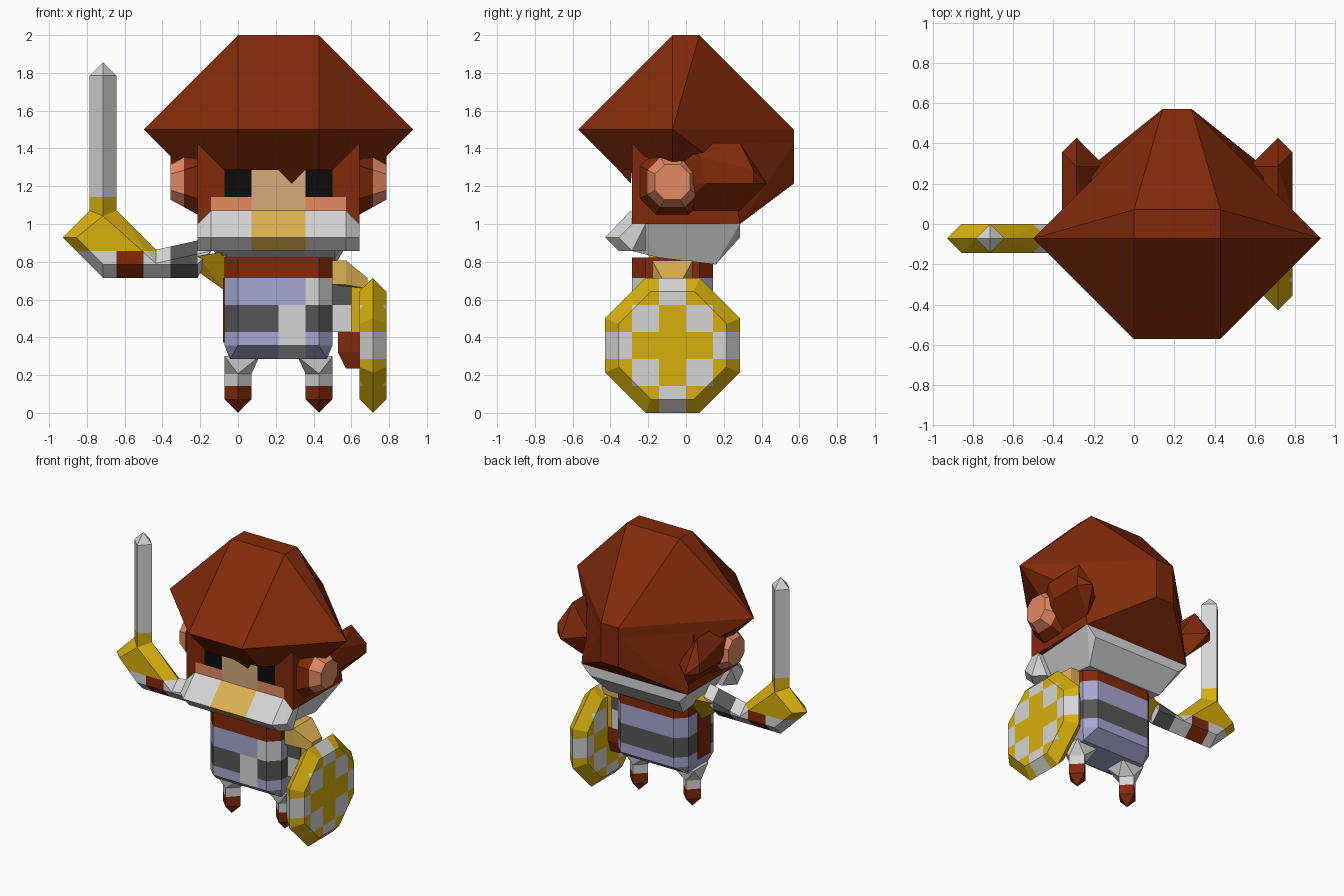
import bpy, bmesh
from mathutils import Vector

U = 1 / 14          # modelling unit
CX = 3              # body centre line, in units

cube = bpy.data.objects.get("Cube")
if cube:
    bpy.data.objects.remove(cube, do_unlink=True)

# Palette, in sRGB 0-255
PALETTE = {
    "hair_brown": (130, 42, 10), "cloth_white": (214, 214, 214),
    "gold": (215, 175, 12), "lavender": (167, 167, 210),
    "dark_grey": (86, 86, 86), "cheek": (228, 138, 100),
    "face_beige": (213, 172, 124), "tan": (222, 178, 82),
    "eye_black": (12, 12, 12),
}


def linear(c):
    c /= 255
    return c / 12.92 if c < 0.04 else ((c + 0.055) / 1.055) ** 2.4


MATS = {}
for label, rgb in PALETTE.items():
    m = bpy.data.materials.new(label)
    m.use_nodes = True
    col = [linear(c) for c in rgb] + [1]
    m.diffuse_color = col
    m.node_tree.nodes["Principled BSDF"].inputs["Base Color"].default_value = col
    MATS[label] = m


def both(points):
    """Add the mirror image of every point."""
    return [(s * x, y, z) for x, y, z in points for s in (1, -1)]


def box(x0, x1, y0, y1, z0, z1):
    return [(x, y, z) for x in (x0, x1) for y in (y0, y1) for z in (z0, z1)]


def diamond(x, y, r, heights):
    """Upright four-sided bar with its edges facing the axes."""
    return [(x + a, y + b, z) for z in heights
            for a, b in ((r, 0), (-r, 0), (0, r), (0, -r))]


def octagon(x, z, r, h):
    """Eight points in the plane at x, centred on the arm line."""
    flat = [(a, b) for a in (-r, r) for b in (-h, h)]
    return [(x, a - 1, b + z) for a, b in flat + [(b, a) for a, b in flat]]


def hull(name, points, paint, cx=0, side=1, cuts=None):
    """Convex solid, sliced along axis planes and painted by colour name or rule."""
    bm = bmesh.new()
    for x, y, z in points:
        bm.verts.new((x * side, y, z))
    res = bmesh.ops.convex_hull(bm, input=bm.verts[:])
    inner = {g for g in res["geom_interior"] + res["geom_unused"]
             if isinstance(g, bmesh.types.BMVert)}
    bmesh.ops.delete(bm, geom=list(inner), context="VERTS")
    bmesh.ops.dissolve_limit(bm, angle_limit=0.01, verts=bm.verts[:], edges=bm.edges[:])
    for axis, values in (cuts or {}).items():
        n = Vector([axis == a for a in "xyz"])
        for v in values:
            bmesh.ops.bisect_plane(bm, geom=bm.verts[:] + bm.edges[:] + bm.faces[:],
                                   plane_co=n * v, plane_no=n)
    bmesh.ops.recalc_face_normals(bm, faces=bm.faces[:])
    bm.normal_update()
    me = bpy.data.meshes.new(name)
    used = []
    for f in bm.faces:
        c = paint if isinstance(paint, str) else paint(f.calc_center_median(), f.normal)
        if c not in used:
            used.append(c)
            me.materials.append(MATS[c])
        f.material_index = used.index(c)
    for v in bm.verts:
        v.co = Vector((v.co.x + cx, v.co.y, v.co.z)) * U
    bm.to_mesh(me)
    bm.free()
    ob = bpy.data.objects.new(name, me)
    bpy.context.collection.objects.link(ob)
    return ob


# Face with eyes and cheeks, and the back of the hair
def paint_head(c, n):
    d = abs(c.x)
    if n.y < -0.5 and c.z < 18:
        if c.z > 16:
            return "face_beige" if d < 2 else "eye_black" if d < 4 else "hair_brown"
        return "face_beige" if d < 2 else "cheek" if d < 5 else "hair_brown"
    return "hair_brown"


hull("head", both([(6, -4, 20), (6, -4, 14), (6, 4, 14), (6, 3, 20), (1, 8, 20),
                   (1, 8, 17)]),
     paint_head, CX, cuts={"x": (-5, -4, -2, 2, 4, 5), "z": (16, 18)})

# Mop of hair with an overhanging brim
hull("hair_cap", both([(3, -8, 21), (10, -1, 21), (3, -1, 28), (3, 1, 28), (1, 8, 21),
                       (3, -5, 18), (7, -1, 18), (6, 3, 18), (1, 8, 18)]),
     "hair_brown", CX)
hull("fringe_tip", [(0, -5, 18), (2, -5, 18), (1, -4.1, 17), (1, -4, 18)],
     "hair_brown", CX)

# Side locks of hair and ears
for side, word in ((1, "left"), (-1, "right")):
    hull(word + "_side_lock",
         [(8, 1, 19), (8, 5, 18), (8, 5, 17), (8, 1.5, 17), (7, 6, 17), (5, 4, 17),
          (6, -3, 17), (6, -3, 19), (7, -1, 20), (7, 4, 20), (6, 4, 15), (6, -1, 15)],
         "hair_brown", CX, side)
    hull(word + "_ear", octagon(8, 17.1, 1.3, 0.6) + octagon(6, 17.1, 2.4, 1.2),
         lambda c, n: "cheek" if abs(c.x) > 7 else "hair_brown",
         CX, side, {"x": (7 * side,)})

# Scarf: front roll with the chin patch, and the collar behind it
hull("scarf_roll", both([(6, -4, 14), (5, -4.1, 15), (5, -6, 13), (6, -5, 13),
                         (5, -5, 12), (6, -4, 12), (5, -3, 12), (6, -3, 14)]),
     lambda c, n: "tan" if abs(c.x) < 2 and n.y < -0.3 else "cloth_white",
     CX, cuts={"x": (-2, 2)})
hull("collar", both([(6, 4, 14), (5, 4, 13), (4.2, 2.2, 11), (4.2, -2, 11.5),
                     (4.2, -4, 12), (5.5, -3.5, 14)]), "cloth_white", CX)


# Tunic with stripes, a pale sash and a brown neckband
def paint_tunic(c, n):
    if c.z > 10:
        return "hair_brown"
    sash = 2 < c.x if c.z > 8 else 0 < c.x < 2
    if n.y < -0.3 and sash:
        return "cloth_white"
    return "dark_grey" if 6 < c.z < 8 else "lavender"


hull("tunic", both([(x, y, z) for x, y in ((4, -3), (3, -4), (3, 2), (4, 1))
                    for z in (5, 11.5)] + [(3.6, -2.6, 4), (3.6, 0.6, 4)]),
     paint_tunic, CX, cuts={"x": (0, 2), "z": (6, 8, 10)})
hull("scabbard", box(-1.1, -0.4, -2.4, -0.4, 5.2, 10), "hair_brown")

# Legs and pointed shoes
for x, word in ((6, "left"), (0, "right")):
    inward = 1 if x == 0 else -1
    hull(word + "_leg", diamond(x, -1, 1, (1, 3)) + [(x, -1, 0)],
         lambda c, n: "hair_brown" if c.z < 2 else "cloth_white", cuts={"z": (2,)})
    hull(word + "_thigh", diamond(x, -1, 1, (2.9,))
         + box(x - inward, x + 1.6 * inward, -2.2, 0.2, 4.2, 4.2), "cloth_white")

# Raised right arm and shoulder
hull("right_shoulder", [(-3, -2, 11.6), (-3, 0, 11.6), (-3, -1, 10.5), (-0.9, -3, 12),
                        (-0.9, 1, 12), (-0.9, -1, 9), (-0.5, -1, 9)], "gold")
hull("right_arm", [(x, y, z) for x in (-6.5, -3)
                   for y, z in ((-2, 11), (0, 11), (-1, 10), (-1, 12))]
     + [(-2, -1, 13), (-2, -2, 12), (-2, 0, 12)],
     lambda c, n: "dark_grey" if -5 < c.x < -3 else "cloth_white", cuts={"x": (-5, -3)})


# Sword guard with glove, then blade
def paint_guard(c, n):
    if c.z > 12:
        return "gold"
    return "hair_brown" if -9 < c.x < -7 else "cloth_white"


EDGE = [(-13, 13), (-11, 15), (-9, 15), (-6, 12), (-6, 10), (-10, 10)]
CORE = [(-12, 13), (-10, 14.6), (-6.6, 11.5), (-6, 11), (-10, 11)]
hull("sword_guard", [(x, -1, z) for x, z in EDGE]
     + [(x, y, z) for x, z in CORE for y in (-2, 0)],
     paint_guard, cuts={"x": (-9, -7), "z": (12,)})
hull("sword_blade", diamond(-10, -1, 1, (14.5, 25)) + [(-10, -1, 26)],
     lambda c, n: "gold" if c.z < 16 else "cloth_white", cuts={"z": (16,)})

# Left arm holding the shield
hull("left_shoulder", box(7, 8, -2.5, 0.5, 9.5, 11.3) + box(9.6, 9.6, -1.8, -0.2, 9.2, 10),
     "tan")
hull("left_arm", box(6.8, 8.4, -2, 0, 6, 10),
     lambda c, n: "dark_grey" if c.z > 8 else "cloth_white", cuts={"z": (8,)})
hull("left_hand", box(7.4, 9.2, -1.7, -0.3, 4.5, 6) + box(8, 9.2, -1.3, -0.7, 3.3, 3.3),
     "hair_brown")
hull("shield_grip", box(8.4, 9.2, -1.8, -0.2, 6, 9.6), "gold")


# Shield: bevelled octagon with a gold cross and pale checks
def paint_shield(c, n):
    i, j = round((c.y + 1) / 2), round((c.z - 5) / 2)
    pale = (abs(i), abs(j)) in ((1, 1), (2, 0), (0, 2))
    return "cloth_white" if pale else "gold"


hull("shield", octagon(9, 5, 4, 1.6) + octagon(10, 5, 5, 2) + octagon(11, 5, 4, 1.6),
     paint_shield, cuts={"y": (-4, -2, 0, 2), "z": (2, 4, 6, 8)})
